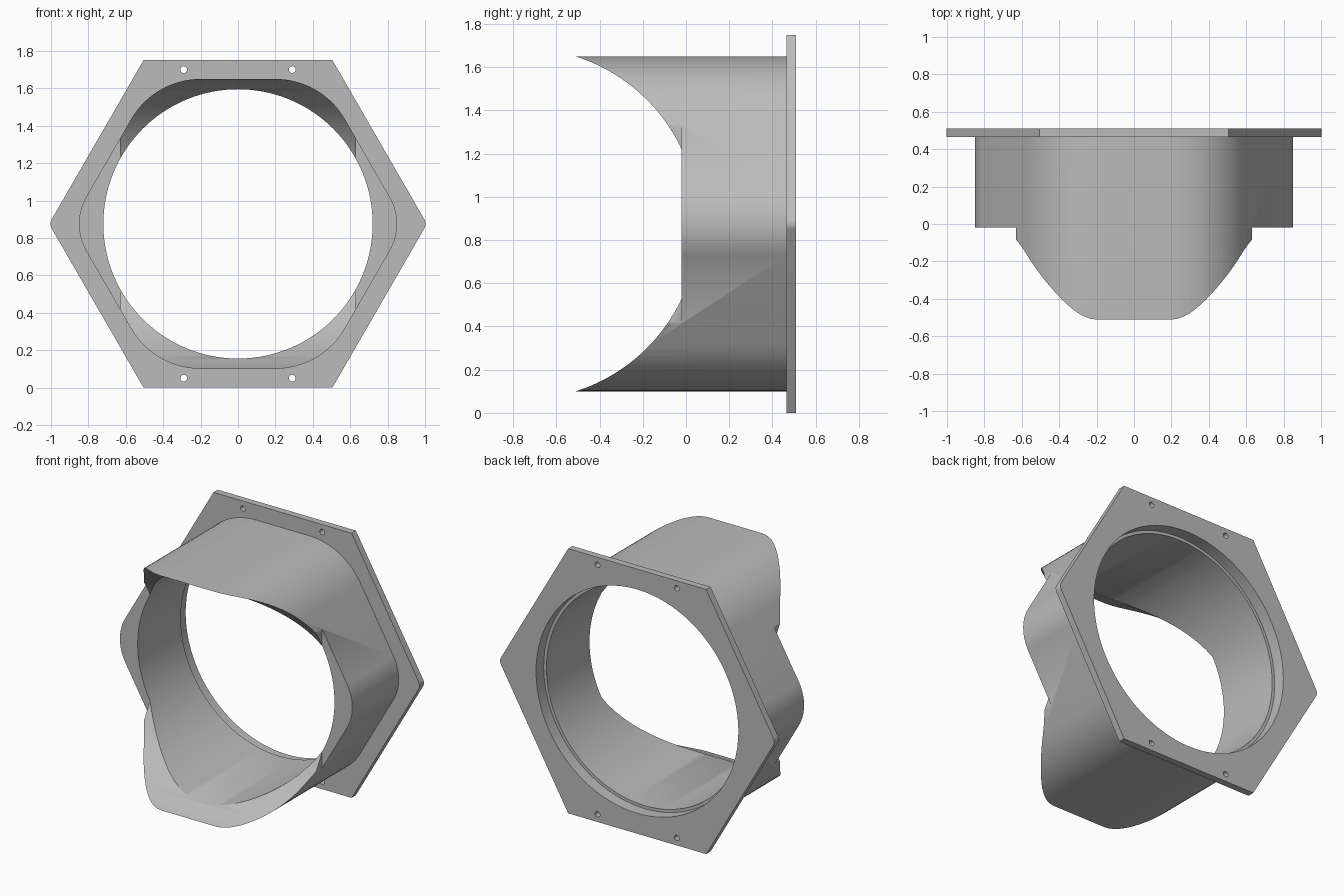
import bpy, bmesh, math
from mathutils import Vector

if "Cube" in bpy.data.objects:
    bpy.data.objects.remove(bpy.data.objects["Cube"], do_unlink=True)

MID_Z = 0.875          # height of the duct axis
BACK, FLANGE_FRONT = 0.51, 0.465

gray = bpy.data.materials.new("light gray")
gray.use_nodes = True
color = (0.5, 0.5, 0.5, 1)
gray.diffuse_color = color
gray.node_tree.nodes["Principled BSDF"].inputs["Base Color"].default_value = color


def circle(radius, u=0, v=0, steps=128):
    return [(u + radius * math.cos(math.tau * i / steps),
             v + radius * math.sin(math.tau * i / steps)) for i in range(steps)]


def rectangle(u0, u1, v0, v1):
    return [(u0, v0), (u1, v0), (u1, v1), (u0, v1)]


def rounded_hexagon(apothem, tip_radius, corner_radius, steps=14):
    """Flat-topped hexagon; the two side tips and four corners round separately."""
    pts = []
    for k in range(6):
        a = math.radians(60 * k)
        r = tip_radius if k % 3 == 0 else corner_radius
        reach = (apothem - r) / math.cos(math.pi / 6)
        n = steps if r > 0 else 0
        for i in range(n + 1):
            t = a + (math.radians(60) * (i / n - 0.5) if n else 0)
            pts.append((reach * math.cos(a) + r * math.cos(t),
                        reach * math.sin(a) + r * math.sin(t)))
    return pts


def prism(name, outline, start, end, axis="y"):
    """Extrude an outline: (x, z) along y, or (y, z) along x."""
    bm = bmesh.new()

    def place(u, v, w):
        return Vector((u, w, v + MID_Z) if axis == "y" else (w, u, v + MID_Z))

    face = bm.faces.new([bm.verts.new(place(u, v, start)) for u, v in outline])
    moved = bmesh.ops.extrude_face_region(bm, geom=[face])["geom"]
    shift = Vector((0, end - start, 0) if axis == "y" else (end - start, 0, 0))
    bmesh.ops.translate(bm, vec=shift,
                        verts=[g for g in moved if isinstance(g, bmesh.types.BMVert)])
    bmesh.ops.recalc_face_normals(bm, faces=bm.faces)
    mesh = bpy.data.meshes.new(name)
    bm.to_mesh(mesh)
    bm.free()
    mesh.materials.append(gray)
    obj = bpy.data.objects.new(name, mesh)
    bpy.context.collection.objects.link(obj)
    return obj


def activate(obj):
    bpy.ops.object.select_all(action="DESELECT")
    obj.select_set(True)
    bpy.context.view_layer.objects.active = obj


def cut(obj, *cutter_args, **options):
    cutter = prism("cutter", *cutter_args, **options)
    cutter.hide_render = True
    activate(obj)
    mod = obj.modifiers.new("cut", "BOOLEAN")
    mod.operation, mod.solver, mod.object = "DIFFERENCE", "EXACT", cutter
    bpy.ops.object.modifier_apply(modifier=mod.name)
    bpy.data.objects.remove(cutter, do_unlink=True)


def finish(obj):
    activate(obj)
    bpy.ops.object.shade_smooth_by_angle(angle=math.radians(30))


# Hexagonal mounting flange with bore and four screw holes
flange = prism("mounting_flange", rounded_hexagon(0.875, 0.05, 0), FLANGE_FRONT, BACK)
cut(flange, circle(0.74), FLANGE_FRONT - 0.1, BACK + 0.1)
for x in (-0.29, 0.29):
    for z in (-0.825, 0.825):
        cut(flange, circle(0.018, x, z, 24), FLANGE_FRONT - 0.1, BACK + 0.1)
finish(flange)

# Rounded hexagonal duct
duct = prism("duct_body", rounded_hexagon(0.775, 0.29, 0.43), -0.6, FLANGE_FRONT)
# Concave saddle cut leaves pointed lips at top and bottom
cut(duct, circle(0.813, -0.756, 0, 192), -0.63, 0.63, axis="x")
# Square shoulders on both sides
for side in (-1, 1):
    cut(duct, rectangle(*sorted((side * 0.63, side * 1.2)), -1, 1), -0.9, -0.02)
# Round bore, then the wider seat at the back
cut(duct, circle(0.72), -0.9, 0.6)
cut(duct, circle(0.74), 0.43, 0.6)
finish(duct)
